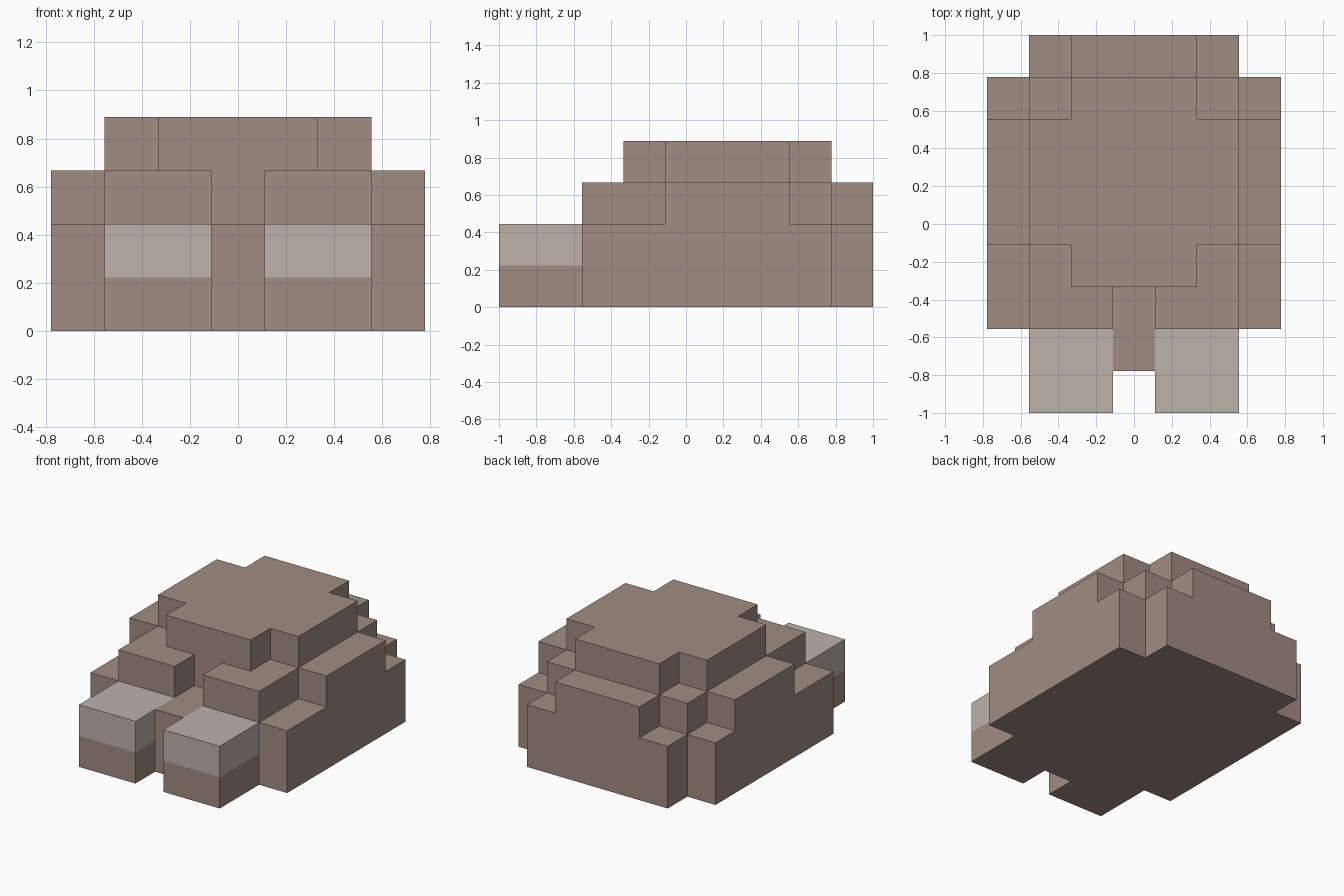
import bpy, bmesh

cube = bpy.data.objects.get("Cube")
if cube:
    bpy.data.objects.remove(cube, do_unlink=True)

U = 2 / 9  # block size


def srgb(*rgb):
    return [((c / 255 + 0.055) / 1.055) ** 2.4 for c in rgb] + [1.0]


def material(name, color):
    m = bpy.data.materials.new(name)
    m.use_nodes = True
    m.diffuse_color = color
    bsdf = m.node_tree.nodes["Principled BSDF"]
    bsdf.inputs["Base Color"].default_value = color
    bsdf.inputs["Roughness"].default_value = 0.9
    return m


brown = material("warm brown", srgb(160, 140, 130))
pale = material("pale taupe", srgb(189, 178, 171))


def slab(name, outline, z0, z1, mat):
    """Extrude an outline, given in block units, from z0 to z1."""
    bm = bmesh.new()
    face = bm.faces.new([bm.verts.new((x * U, y * U, z0 * U)) for x, y in outline])
    ext = bmesh.ops.extrude_face_region(bm, geom=[face], use_keep_orig=True)
    top = [v for v in ext["geom"] if isinstance(v, bmesh.types.BMVert)]
    bmesh.ops.translate(bm, verts=top, vec=(0, 0, (z1 - z0) * U))
    bmesh.ops.recalc_face_normals(bm, faces=bm.faces)
    mesh = bpy.data.meshes.new(name)
    bm.to_mesh(mesh)
    bm.free()
    mesh.materials.append(mat)
    obj = bpy.data.objects.new(name, mesh)
    bpy.context.collection.objects.link(obj)
    return obj


def mirrored(half):
    """Close a +x half outline, listed front to back, with its mirror image."""
    return half + [(-x, y) for x, y in reversed(half)]


# Lower body, with the short snout between the paws
slab("lower_body", mirrored([(0.5, -3.5), (0.5, -2.5), (3.5, -2.5),
                             (3.5, 3.5), (2.5, 3.5), (2.5, 4.5)]), 0, 2, brown)

# Middle tier, with two front brows and a stepped back
slab("middle_body", mirrored([(0.5, -1.5), (0.5, -2.5), (2.5, -2.5), (2.5, -0.5),
                              (3.5, -0.5), (3.5, 2.5), (2.5, 2.5), (2.5, 3.5),
                              (1.5, 3.5), (1.5, 4.5)]), 2, 3, brown)

# Cross-shaped top tier
slab("top_body", mirrored([(1.5, -1.5), (1.5, -0.5), (2.5, -0.5),
                           (2.5, 2.5), (1.5, 2.5), (1.5, 3.5)]), 3, 4, brown)

# Front paws: brown below, pale above
for side, s in (("left", 1), ("right", -1)):
    paw = [(0.5 * s, -4.5), (2.5 * s, -4.5), (2.5 * s, -2.5), (0.5 * s, -2.5)]
    slab(side + "_paw_base", paw, 0, 1, brown)
    slab(side + "_paw_top", paw, 1, 2, pale)
